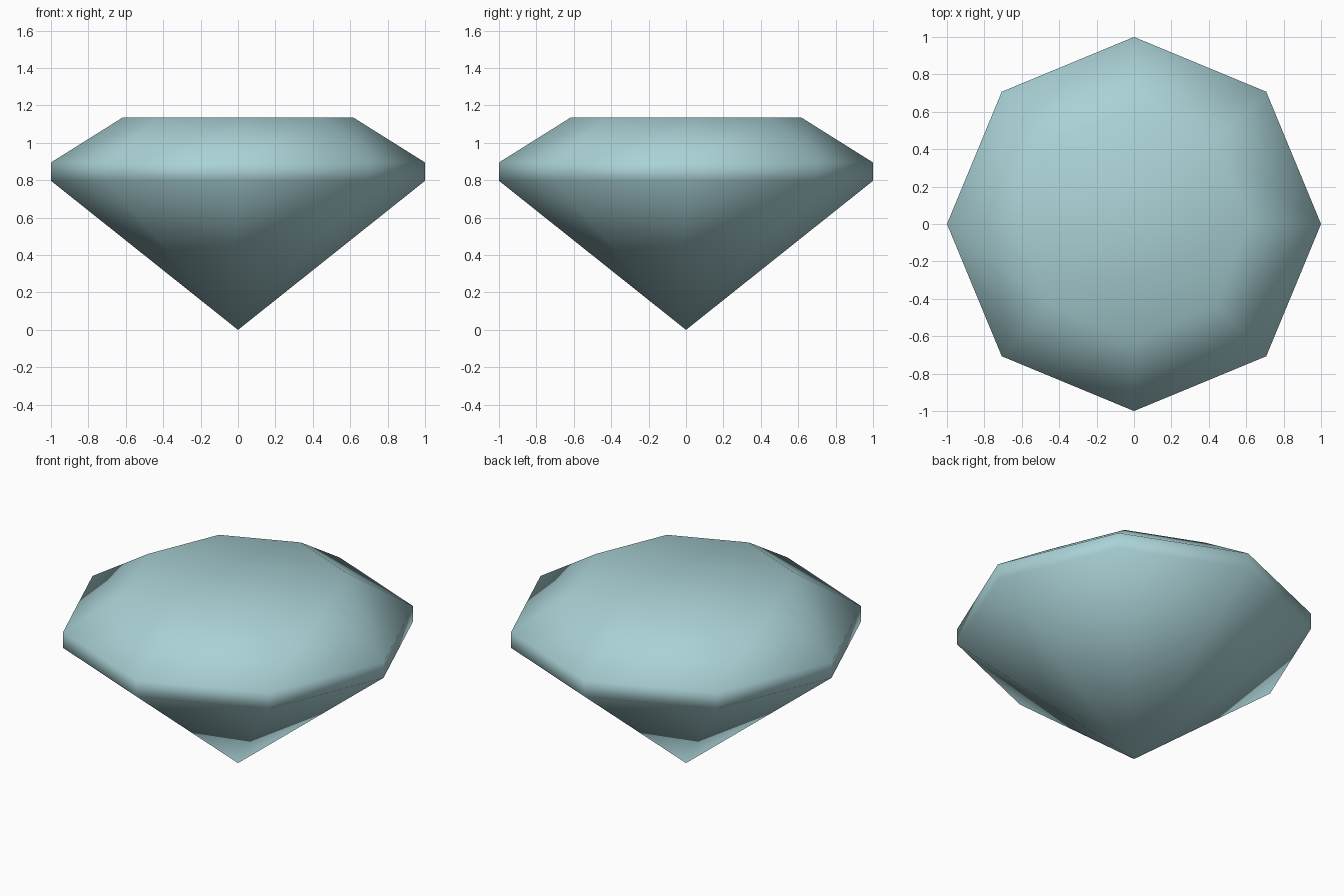
import bpy
import bmesh
from math import cos, sin, tau

cube = bpy.data.objects.get("Cube")
if cube:
    bpy.data.objects.remove(cube, do_unlink=True)

SIDES = 8

# Pale aqua gem colour
colour = (0.40, 0.64, 0.67, 1.0)
mat = bpy.data.materials.new("pale_aqua")
mat.use_nodes = True
mat.diffuse_color = colour
mat.node_tree.nodes["Principled BSDF"].inputs["Base Color"].default_value = colour

bm = bmesh.new()


def ring(radius, z):
    return [bm.verts.new((radius * cos(tau * i / SIDES), radius * sin(tau * i / SIDES), z))
            for i in range(SIDES)]


def bridge(low, high):
    for i in range(SIDES):
        j = (i + 1) % SIDES
        bm.faces.new((low[i], low[j], high[j], high[i]))


# Pointed pavilion, upright girdle, sloping crown and flat table
tip = bm.verts.new((0, 0, 0))
girdle_low = ring(1.0, 0.797)
girdle_high = ring(1.0, 0.895)
table = ring(0.617, 1.135)
for i in range(SIDES):
    bm.faces.new((tip, girdle_low[(i + 1) % SIDES], girdle_low[i]))
bridge(girdle_low, girdle_high)
bridge(girdle_high, table)
bm.faces.new(table)
bmesh.ops.recalc_face_normals(bm, faces=bm.faces)

# The whole gem is softly shaded, with no sharp edges
for face in bm.faces:
    face.smooth = True

mesh = bpy.data.meshes.new("cut_gem")
bm.to_mesh(mesh)
bm.free()
mesh.materials.append(mat)
gem = bpy.data.objects.new("cut_gem", mesh)
bpy.context.collection.objects.link(gem)
